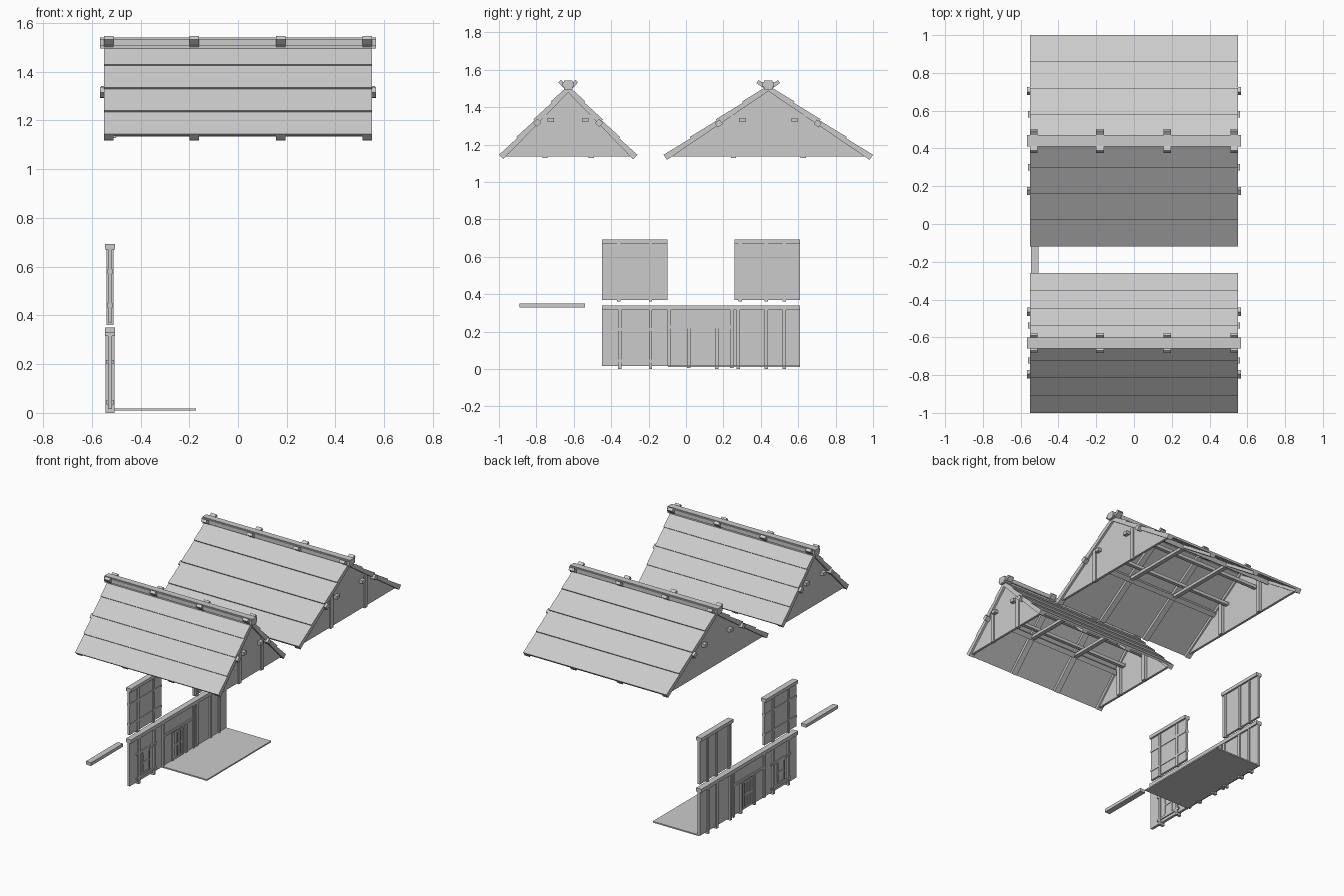
import bpy, bmesh
from mathutils import Vector

old = bpy.data.objects.get("Cube")
if old:
    bpy.data.objects.remove(old, do_unlink=True)

grey = bpy.data.materials.new("light grey")
grey.use_nodes = True
grey.diffuse_color = (0.6, 0.6, 0.6, 1)
grey.node_tree.nodes["Principled BSDF"].inputs["Base Color"].default_value = (0.6, 0.6, 0.6, 1)


def prism(bm, pts, x0, x1):
    """Extrude a (y, z) outline from x0 to x1."""
    a = [bm.verts.new((x0, y, z)) for y, z in pts]
    b = [bm.verts.new((x1, y, z)) for y, z in pts]
    bm.faces.new(a)
    bm.faces.new(b[::-1])
    for i in range(len(pts)):
        j = (i + 1) % len(pts)
        bm.faces.new((a[j], a[i], b[i], b[j]))


def box(bm, x0, x1, y0, y1, z0, z1):
    prism(bm, [(y0, z0), (y1, z0), (y1, z1), (y0, z1)], x0, x1)


def finish(bm, name):
    bmesh.ops.recalc_face_normals(bm, faces=bm.faces)
    mesh = bpy.data.meshes.new(name)
    bm.to_mesh(mesh)
    bm.free()
    mesh.materials.append(grey)
    ob = bpy.data.objects.new(name, mesh)
    bpy.context.scene.collection.objects.link(ob)


EAVE, APEX = 1.145, 1.525
RAFTER_X = (-0.53, -0.18, 0.175, 0.53)


def roof(name, yc, half):
    planks, rafters, purlins, gables, posts, ties = [bmesh.new() for _ in range(6)]
    for s in (-1, 1):
        along = Vector((s * half, EAVE - APEX))
        length = along.length
        down = along / length
        normal = Vector((s * (APEX - EAVE), half)).normalized()

        def pt(t, d):
            """Point at fraction t down the slope and depth d below it."""
            p = Vector((yc, APEX)) + along * t - normal * d
            return p.x, p.y

        # four lapped boards on each slope
        for i in range(4):
            t0, t1 = i / 4, (i + 1) / 4
            prism(planks, [pt(t0, 0.008), pt(t1, 0), pt(t1, 0.014), pt(t0, 0.014)], -0.55, 0.55)
        # rafters cross at the ridge and peep out under the eave
        for x in RAFTER_X:
            prism(rafters, [pt(-0.08, 0.013), pt(1, 0.013), pt(1, 0.033), pt(-0.08, 0.033)],
                  x - 0.02, x + 0.02)
        # purlins tilted with the slope, and upright ones nearer the ridge
        w = 0.016 / length
        prism(purlins, [pt(0.5 - w, 0.013), pt(0.5 + w, 0.013), pt(0.5 + w, 0.042), pt(0.5 - w, 0.042)],
              -0.567, 0.567)
        y = yc + s * half * 0.25
        for x in (-0.54, 0.54):
            box(purlins, x - 0.022, x + 0.022, y - 0.017, y + 0.017, 1.32, 1.342)
        box(purlins, -0.53, 0.53, y - 0.012, y + 0.012, 1.32, 1.342)
        # gable studs
        for x in (-0.522, 0.522):
            y = yc + s * half / 3
            box(posts, x, x + 0.022, y - 0.014, y + 0.014, 1.128,
                EAVE + (APEX - EAVE) * 2 / 3 - 0.04)
    # gable panels and their sills
    for x in (-0.536, 0.52):
        prism(gables, [(yc - half * 0.96, 1.135), (yc + half * 0.96, 1.135), (yc, 1.502)], x, x + 0.016)
    # collar ties
    for x in RAFTER_X[1:3]:
        box(ties, x - 0.015, x + 0.015, yc - half * 0.5, yc + half * 0.5, 1.3, 1.32)
    ridge = bmesh.new()
    box(ridge, -0.567, 0.567, yc - 0.022, yc + 0.022, 1.495, 1.541)
    box(ridge, -0.567, 0.567, yc - 0.03, yc + 0.03, 1.507, 1.535)
    for bm, part in ((planks, "boards"), (rafters, "rafters"), (purlins, "purlins"), (gables, "gables"),
                     (posts, "gable_studs"), (ties, "collar_ties"), (ridge, "ridge_beam")):
        finish(bm, name + "_" + part)


roof("small_roof", -0.63, 0.37)
roof("large_roof", 0.44, 0.56)

WALL_X = -0.525


def slab(name, y0, y1, z0, z1, half):
    bm = bmesh.new()
    box(bm, WALL_X - half, WALL_X + half, y0, y1, z0, z1)
    finish(bm, name)


def timbers(name, posts, rails, half):
    """Posts (y, z0, z1) and rails (y0, y1, z) standing proud of both wall faces."""
    bm = bmesh.new()
    for y, z0, z1 in posts:
        box(bm, WALL_X - half, WALL_X + half, y - 0.009, y + 0.009, z0, z1)
    for y0, y1, z in rails:
        box(bm, WALL_X - half + 0.002, WALL_X + half - 0.002, y0, y1, z - 0.008, z + 0.008)
    finish(bm, name)


# upper wall panels
for name, y0, y1 in (("front_upper", -0.45, -0.1), ("back_upper", 0.26, 0.61)):
    slab(name + "_wall", y0, y1, 0.37, 0.672, 0.008)
    slab(name + "_top_beam", y0, y1, 0.67, 0.693, 0.02)
timbers("front_upper_timbers", [(y, 0.36, 0.672) for y in (-0.36, -0.19)],
        [(-0.45, -0.1, z) for z in (0.44, 0.58)], 0.014)
timbers("back_upper_timbers", [(y, 0.36, 0.672) for y in (0.29, 0.43, 0.525)], [], 0.014)

# lower wall with its top beam
slab("lower_wall", -0.45, 0.61, 0.015, 0.317, 0.009)
slab("lower_top_beam", -0.45, 0.61, 0.315, 0.34, 0.02)
slab("loose_beam", -0.89, -0.54, 0.328, 0.35, 0.02)
timbers("lower_timbers",
        [(y, 0.005, 0.317) for y in (-0.355, -0.19, 0.245, 0.28, 0.43, 0.525)]
        + [(y, 0.005, 0.22) for y in (0.015, 0.165)] + [(-0.09, 0.015, 0.317)],
        [(-0.38, -0.165, 0.21), (-0.38, -0.165, 0.042), (-0.095, 0.245, 0.224)], 0.018)


def opening(name, y0, y1, z0, z1, bars, rails):
    """Framed opening with evenly spaced bars and rails."""
    bm = bmesh.new()
    a, b, t = WALL_X - 0.014, WALL_X + 0.014, 0.006
    for i in range(bars + 2):
        y = y0 + (y1 - y0) * i / (bars + 1)
        box(bm, a, b, y - t, y + t, z0, z1)
    for i in range(rails + 2):
        z = z0 + (z1 - z0) * i / (rails + 1)
        box(bm, a + 0.001, b - 0.001, y0, y1, z - t, z + t)
    finish(bm, name)


opening("window", -0.31, -0.24, 0.055, 0.195, 0, 1)
opening("door", 0.035, 0.13, 0.025, 0.2, 2, 1)

# floors
for name, y0, y1 in (("front_floor", -0.095, 0.27), ("back_floor", 0.27, 0.61)):
    bm = bmesh.new()
    box(bm, WALL_X, -0.172, y0, y1, 0.01, 0.019)
    finish(bm, name)

# wall foot pegs reach the ground
timbers("foot_pegs", [(y, 0, 0.02) for y in (-0.355, -0.19, 0.165, 0.28, 0.43, 0.525)], [], 0.018)
